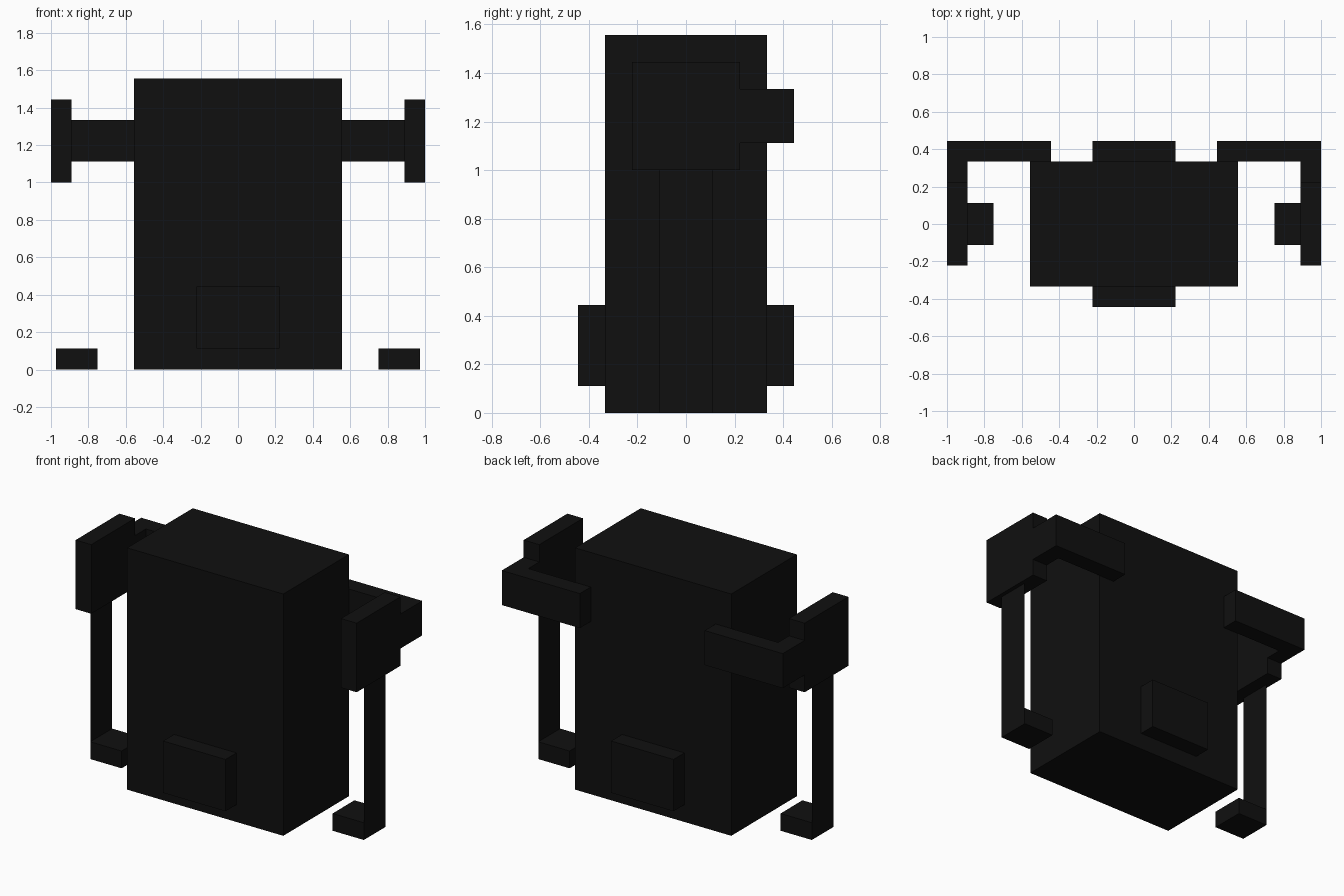
import bpy
import bmesh

default = bpy.data.objects.get("Cube")
if default:
    bpy.data.objects.remove(default, do_unlink=True)

U = 1 / 9  # modelling grid unit

black = bpy.data.materials.new("soft black")
black.use_nodes = True
COLOUR = (0.005, 0.005, 0.005, 1)
black.diffuse_color = COLOUR
black.node_tree.nodes["Principled BSDF"].inputs["Base Color"].default_value = COLOUR


def finish(name, bm):
    mesh = bpy.data.meshes.new(name)
    bm.to_mesh(mesh)
    bm.free()
    mesh.materials.append(black)
    obj = bpy.data.objects.new(name, mesh)
    bpy.context.collection.objects.link(obj)
    return obj


def box(name, x, y, z):
    """Box spanning the given (low, high) ranges in grid units."""
    bm = bmesh.new()
    bmesh.ops.create_cube(bm, size=1)
    for v in bm.verts:
        v.co = [U * (r[0] if c < 0 else r[1]) for c, r in zip(v.co, (x, y, z))]
    bmesh.ops.recalc_face_normals(bm, faces=bm.faces)
    return finish(name, bm)


def span(a, b, side):
    return tuple(sorted((a * side, b * side)))


# Main body with a pouch on the front and back
box("body", (-5, 5), (-3, 3), (0, 14))
box("front_pouch", (-2, 2), (-4, -3), (1, 4))
box("back_pouch", (-2, 2), (3, 4), (1, 4))

# Arms, shoulder plates, straps and grips on both sides
for side, label in ((1, "left"), (-1, "right")):
    box(label + "_back_arm", span(4, 9, side), (3, 4), (10, 12))
    box(label + "_arm_link", span(8, 9, side), (2, 3), (10, 12))
    box(label + "_shoulder_plate", span(8, 9, side), (-2, 2), (9, 13))
    box(label + "_grip", span(6.76, 8.76, side), (-1, 1), (0, 1))

    # Flat strap hanging from the plate to the grip
    bm = bmesh.new()
    x = 8.76 * side
    corners = [(x, -side, 1), (x, side, 1), (x, side, 9), (x, -side, 9)]
    bm.faces.new([bm.verts.new([U * c for c in p]) for p in corners])
    finish(label + "_strap", bm)
